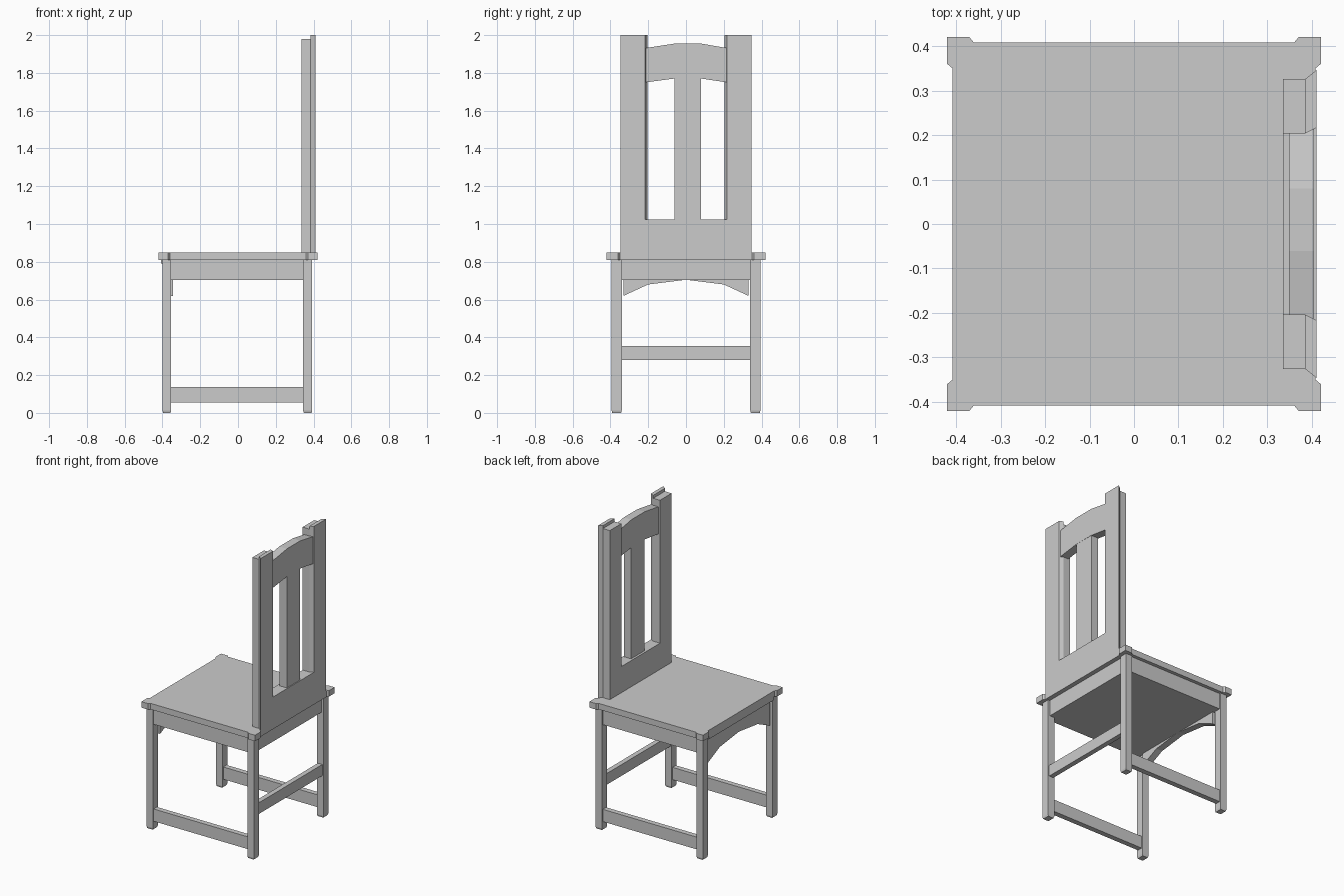
import bpy, bmesh

if "Cube" in bpy.data.objects:
    bpy.data.objects.remove(bpy.data.objects["Cube"])


def prism(name, pts, a, b, axis):
    """Extrude a 2D outline from a to b: axis 'x' uses (y, z), axis 'z' uses (x, y)."""
    bm = bmesh.new()
    def place(p, t):
        return (t, p[0], p[1]) if axis == 'x' else (p[0], p[1], t)
    lo = [bm.verts.new(place(p, a)) for p in pts]
    hi = [bm.verts.new(place(p, b)) for p in pts]
    n = len(pts)
    bm.faces.new(lo)
    bm.faces.new(hi)
    for i in range(n):
        j = (i + 1) % n
        bm.faces.new((lo[i], lo[j], hi[j], hi[i]))
    bmesh.ops.recalc_face_normals(bm, faces=bm.faces)
    me = bpy.data.meshes.new(name)
    bm.to_mesh(me)
    bm.free()
    ob = bpy.data.objects.new(name, me)
    bpy.context.collection.objects.link(ob)
    return ob


def box(name, x, y, z):
    return prism(name, [(x[0], y[0]), (x[1], y[0]), (x[1], y[1]), (x[0], y[1])],
                 z[0], z[1], 'z')


# Seat board with small flared ears on the corners
quarter = [(0.408, 0.35), (0.42, 0.36), (0.42, 0.42), (0.37, 0.42), (0.36, 0.408)]
outline = []
for sx, sy in ((1, 1), (-1, 1), (-1, -1), (1, -1)):
    pts = [(sx * x, sy * y) for x, y in quarter]
    outline += pts if sx * sy > 0 else pts[::-1]
prism("seat", outline, 0.81, 0.85, 'z')

# Closed apron box under the seat, arched front apron and front lip
box("apron", (-0.375, 0.38), (-0.385, 0.385), (0.703, 0.82))
arch = [(-0.33, 0.81), (-0.33, 0.62), (-0.20, 0.68), (0, 0.705),
        (0.20, 0.68), (0.33, 0.62), (0.33, 0.81)]
prism("front_apron", arch, -0.39, -0.345, 'x')
box("front_lip", (-0.408, -0.385), (-0.34, 0.34), (0.79, 0.812))

# Legs with slightly tapered feet, and side stretchers
for side, s in (("left", -1), ("right", 1)):
    y = sorted((s * 0.34, s * 0.394))
    for name, x in (("front", (-0.40, -0.354)), ("back", (0.345, 0.393))):
        leg = box(f"{name}_leg_{side}", x, y, (0.012, 0.815))
        bm = bmesh.new()
        bm.from_mesh(leg.data)
        foot = min(bm.faces, key=lambda f: f.calc_center_median().z)
        bmesh.ops.inset_region(bm, faces=[foot], thickness=0.005, depth=0.012)
        bm.to_mesh(leg.data)
        bm.free()
    y = sorted((s * 0.35, s * 0.385))
    box(f"side_stretcher_{side}", (-0.36, 0.35), y, (0.055, 0.137))
    # Back posts: short front block and taller flared rear strip
    y0, y1 = s * 0.204, s * 0.326
    box(f"back_post_{side}", (0.335, 0.385), sorted((y0, y1)), (0.84, 1.98))
    prism(f"back_post_strip_{side}",
          [(0.385, y0), (0.41, s * 0.216), (0.41, s * 0.346), (0.385, y1)],
          0.81, 2.0, 'z')

# Back stretcher
box("back_stretcher", (0.352, 0.385), (-0.345, 0.345), (0.28, 0.355))

# Backrest: lower panel, centre slat and arched top rail
prism("back_panel", [(0.335, -0.21), (0.41, -0.22), (0.41, 0.22), (0.335, 0.21)],
      0.81, 1.025, 'z')
box("back_slat", (0.35, 0.404), (-0.061, 0.08), (1.02, 1.78))
rail = [(-0.212, 1.75), (-0.061, 1.77), (0.08, 1.77), (0.215, 1.75),
        (0.215, 1.932), (0.08, 1.955), (-0.061, 1.955), (-0.212, 1.932)]
prism("top_rail", rail, 0.348, 0.405, 'x')
